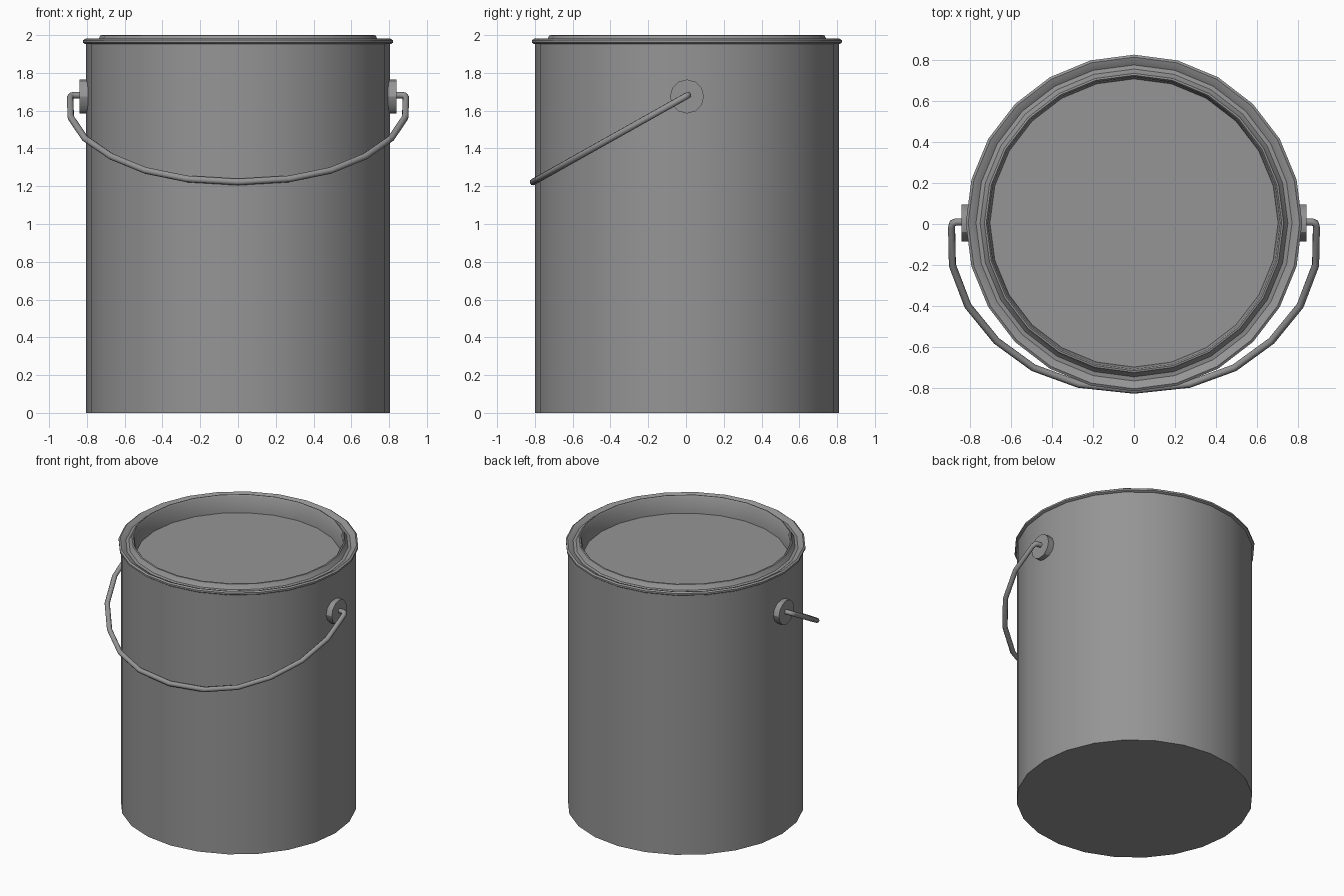
import bpy, bmesh, math
from mathutils import Matrix, Vector

if "Cube" in bpy.data.objects:
    bpy.data.objects.remove(bpy.data.objects["Cube"], do_unlink=True)

GREY = (0.3, 0.3, 0.3, 1.0)
metal = bpy.data.materials.new("grey_metal")
metal.use_nodes = True
metal.diffuse_color = GREY
metal.node_tree.nodes["Principled BSDF"].inputs["Base Color"].default_value = GREY

SIDES = 24
CENTRE_Y = 0.005


def finish(obj, angle=30):
    bpy.ops.object.select_all(action="DESELECT")
    obj.select_set(True)
    bpy.context.view_layer.objects.active = obj
    if obj.type == "CURVE":
        bpy.ops.object.convert(target="MESH")
        obj = bpy.context.object
    obj.data.materials.clear()
    obj.data.materials.append(metal)
    bpy.ops.object.shade_smooth_by_angle(angle=math.radians(angle))


def add_mesh(name, bm):
    mesh = bpy.data.meshes.new(name)
    bmesh.ops.recalc_face_normals(bm, faces=bm.faces)
    bm.to_mesh(mesh)
    bm.free()
    obj = bpy.data.objects.new(name, mesh)
    bpy.context.collection.objects.link(obj)
    return obj


def lathe(name, profile):
    """Spin a closed-at-the-axis profile of (radius, height) around z."""
    bm = bmesh.new()
    verts = [bm.verts.new((0, r, z)) for r, z in profile]
    edges = [bm.edges.new(pair) for pair in zip(verts, verts[1:])]
    bmesh.ops.spin(bm, geom=verts + edges, axis=(0, 0, 1), cent=(0, 0, 0),
                   angle=math.tau, steps=SIDES)
    bmesh.ops.remove_doubles(bm, verts=bm.verts, dist=0.0005)
    obj = add_mesh(name, bm)
    obj.location.y = CENTRE_Y
    return obj


# Can body: plain cylinder closed at the bottom and under the lid
finish(lathe("can_body", [(0, 0), (0.805, 0), (0.805, 1.965), (0.79, 1.965),
                          (0.79, 1.8), (0, 1.8)]))

# Lid: rolled outer rim, shallow groove, raised ring and sunken floor
finish(lathe("lid", [(0.78, 1.95), (0.808, 1.952), (0.82, 1.96), (0.82, 1.973),
                     (0.808, 1.981), (0.79, 1.975), (0.77, 1.962), (0.75, 1.966),
                     (0.735, 1.985), (0.729, 1.998), (0.72, 2.0),
                     (0.712, 1.99), (0.702, 1.87), (0, 1.87)]), 40)

# Round ears where the handle is fixed
for side, label in ((1, "left"), (-1, "right")):
    bm = bmesh.new()
    bmesh.ops.create_cone(bm, cap_ends=True, segments=12, radius1=0.09,
                          radius2=0.09, depth=0.08,
                          matrix=Matrix.Rotation(math.pi / 2, 4, "Y"))
    ear = add_mesh(label + "_ear", bm)
    ear.location = (side * 0.8, CENTRE_Y, 1.675)
    finish(ear)

# Wire handle: half loop drawn as (x, drop), tilted forward about the ears
half = [(0.80, 0.0), (0.868, 0.0), (0.884, 0.008), (0.889, 0.028), (0.885, 0.242),
        (0.81, 0.468), (0.67, 0.665), (0.49, 0.815), (0.27, 0.907)]
path = half + [(0, 0.94)] + [(-x, d) for x, d in reversed(half)]
tilt = Vector((0, -0.872, -0.489))
pivot = Vector((0, 0.01, 1.682))

curve = bpy.data.curves.new("handle", "CURVE")
curve.dimensions = "3D"
curve.bevel_depth = 0.018
curve.bevel_resolution = 2
curve.use_fill_caps = True
spline = curve.splines.new("POLY")
spline.points.add(len(path) - 1)
for point, (x, drop) in zip(spline.points, path):
    point.co = (*(pivot + Vector((x, 0, 0)) + tilt * drop), 1)
handle = bpy.data.objects.new("handle", curve)
bpy.context.collection.objects.link(handle)
finish(handle, 50)
